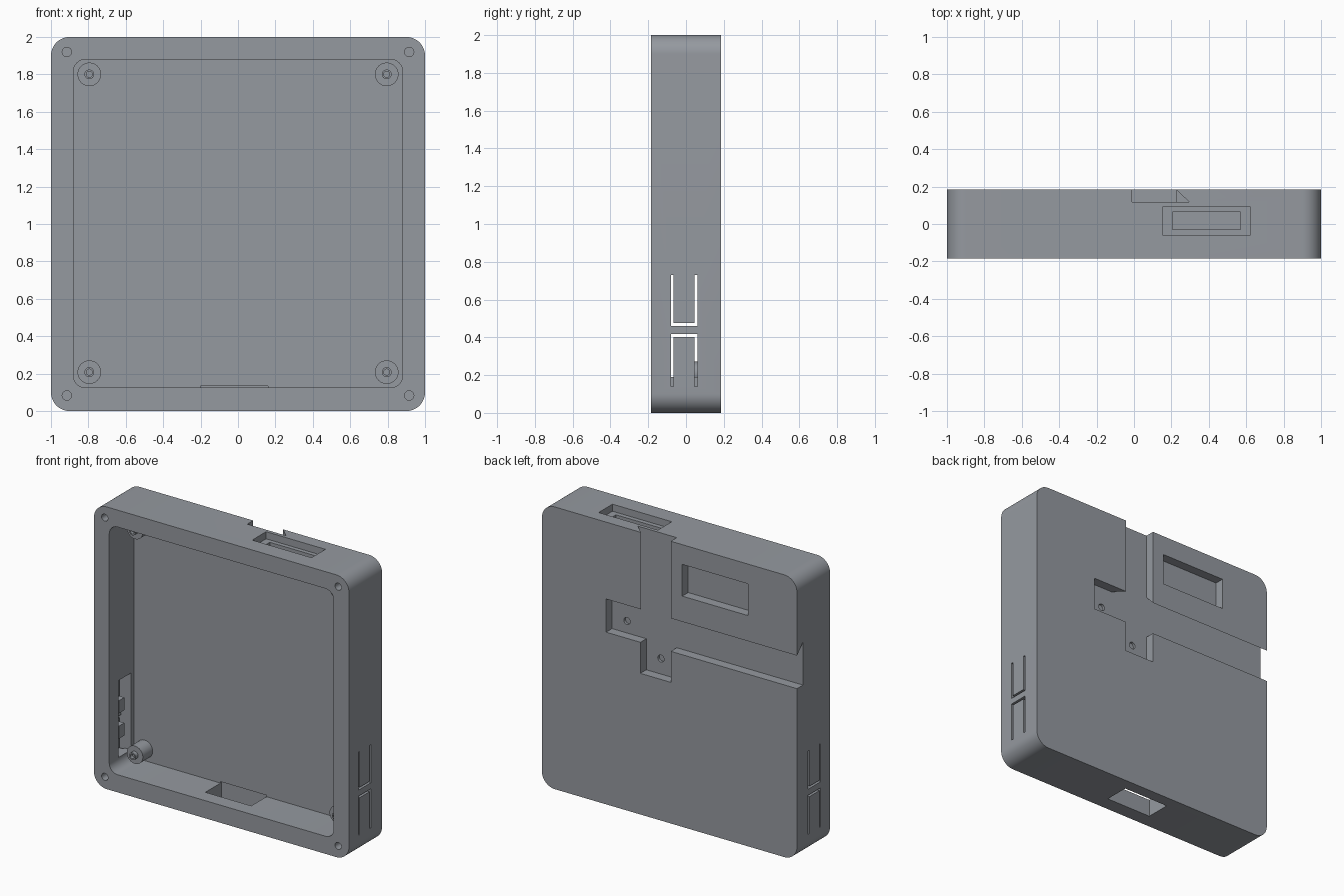
import bpy
import bmesh
from math import radians
from mathutils import Matrix, Vector

if "Cube" in bpy.data.objects:
    bpy.data.objects.remove(bpy.data.objects["Cube"], do_unlink=True)

grey = bpy.data.materials.new("slate_grey")
grey.use_nodes = True
grey.diffuse_color = (0.30, 0.32, 0.35, 1)
grey.node_tree.nodes["Principled BSDF"].inputs["Base Color"].default_value = grey.diffuse_color


def make(name, bm):
    bmesh.ops.recalc_face_normals(bm, faces=bm.faces)
    mesh = bpy.data.meshes.new(name)
    bm.to_mesh(mesh)
    bm.free()
    mesh.materials.append(grey)
    ob = bpy.data.objects.new(name, mesh)
    bpy.context.collection.objects.link(ob)
    return ob


def box(name, x, y, z, radius=0):
    """Box from (min, max) ranges, with optional rounding of the edges along y."""
    bm = bmesh.new()
    bmesh.ops.create_cube(bm, size=1)
    for v in bm.verts:
        v.co = Vector([r[0] if c < 0 else r[1] for c, r in zip(v.co, (x, y, z))])
    if radius:
        edges = [e for e in bm.edges if abs(e.verts[0].co.y - e.verts[1].co.y) > 0.01]
        bmesh.ops.bevel(bm, geom=edges, offset=radius, segments=12, profile=0.5, affect='EDGES')
    return make(name, bm)


def cylinder(name, x, z, y0, y1, radius):
    bm = bmesh.new()
    place = Matrix.Translation((x, (y0 + y1) / 2, z)) @ Matrix.Rotation(radians(90), 4, 'X')
    bmesh.ops.create_cone(bm, cap_ends=True, segments=32, radius1=radius, radius2=radius,
                          depth=abs(y1 - y0), matrix=place)
    return make(name, bm)


def prism(name, start, end):
    """Solid between two matching outlines."""
    bm = bmesh.new()
    a = [bm.verts.new(p) for p in start]
    b = [bm.verts.new(p) for p in end]
    bm.faces.new(a)
    bm.faces.new(b)
    for i in range(len(a)):
        j = (i + 1) % len(a)
        bm.faces.new((a[i], a[j], b[j], b[i]))
    return make(name, bm)


def cut(target, cutter):
    mod = target.modifiers.new("cut", 'BOOLEAN')
    mod.operation = 'DIFFERENCE'
    mod.solver = 'EXACT'
    mod.object = cutter
    bpy.context.view_layer.objects.active = target
    bpy.ops.object.modifier_apply(modifier=mod.name)
    bpy.data.objects.remove(cutter, do_unlink=True)


def smooth(ob):
    bpy.ops.object.select_all(action='DESELECT')
    ob.select_set(True)
    bpy.context.view_layer.objects.active = ob
    bpy.ops.object.shade_smooth_by_angle(angle=radians(30))


FRONT, BACK = -0.185, 0.185
FLOOR = 0.09       # inner face of the back panel
GROOVE = 0.118     # bottom of the recesses in the back

# Case shell, open at the front
case = box("case", (-1, 1), (FRONT, BACK), (0, 2), 0.1)
cut(case, box("cavity", (-0.88, 0.88), (-0.3, FLOOR), (0.125, 1.88), 0.065))

# Corner screw holes
for x in (-0.915, 0.915):
    for z in (0.083, 1.92):
        cut(case, cylinder("screw_hole", x, z, -0.25, 0.03, 0.025))

# Stepped opening in the top, plain opening in the bottom
cut(case, box("top_recess", (0.155, 0.62), (-0.062, 0.093), (1.95, 2.1)))
cut(case, box("top_slot", (0.205, 0.57), (-0.03, 0.063), (1.8, 2.05)))
cut(case, box("bottom_opening", (-0.2, 0.16), (-0.08, 0.1), (-0.1, 0.135)))

# Undercut cable channels in the back: outline is (across, depth)
outline = ((0, GROOVE), (0.305, GROOVE), (0.218, 0.2), (0, 0.2))
cut(case, prism("upright_channel",
                [(u - 0.01, y, 1.4) for u, y in outline],
                [(u - 0.01, y, 2.1) for u, y in outline]))
cut(case, prism("level_channel",
                [(-1.1, y, u + 1.22) for u, y in outline],
                [(0.05, y, u + 1.22) for u, y in outline]))

# Straight pockets where the channels meet
cut(case, box("upright_pocket", (-0.01, 0.228), (GROOVE, 0.25), (1.0, 1.455)))
cut(case, box("side_pocket", (0.1, 0.497), (GROOVE, 0.25), (1.22, 1.455)))
for x, z in ((0.38, 1.305), (0.114, 1.11)):
    cut(case, cylinder("pocket_hole", x, z, 0.1, 0.15, 0.025))

# Label recess in the back
cut(case, box("label_recess", (-0.615, -0.1), (GROOVE, 0.25), (1.635, 1.86)))


# Thin flexing tabs in both sides, cut free by narrow slots
def side_range(side, a, b):
    return tuple(sorted((side * a, side * b)))


for side, label in ((1, "left"), (-1, "right")):
    cut(case, box("tab_recess", side_range(side, 0.8, 0.96), (-0.08, 0.06), (0.19, 0.735)))
    through = side_range(side, 0.93, 1.05)
    for low, high, bar in ((0.46, 0.73, 0.46), (0.14, 0.417, 0.402)):
        for y in (-0.08, 0.045):
            cut(case, box("slot", through, (y, y + 0.015), (low, high)))
        cut(case, box("slot", through, (-0.075, 0.055), (bar, bar + 0.015)))
    for low, high, tag in ((0.48, 0.57, "upper"), (0.3, 0.39, "lower")):
        box(f"{label}_{tag}_button_post", side_range(side, 0.905, 0.965), (-0.04, 0.02), (low, high))

smooth(case)

# Board standoffs with small hollow pins
for x, label in ((0.795, "left"), (-0.795, "right")):
    for z, tag in ((0.208, "lower"), (1.8, "upper")):
        smooth(cylinder(f"{label}_{tag}_standoff", x, z, -0.02, FLOOR + 0.005, 0.063))
        pin = cylinder(f"{label}_{tag}_pin", x, z, -0.048, -0.015, 0.026)
        cut(pin, cylinder("pin_hole", x, z, -0.1, -0.025, 0.016))
        smooth(pin)
